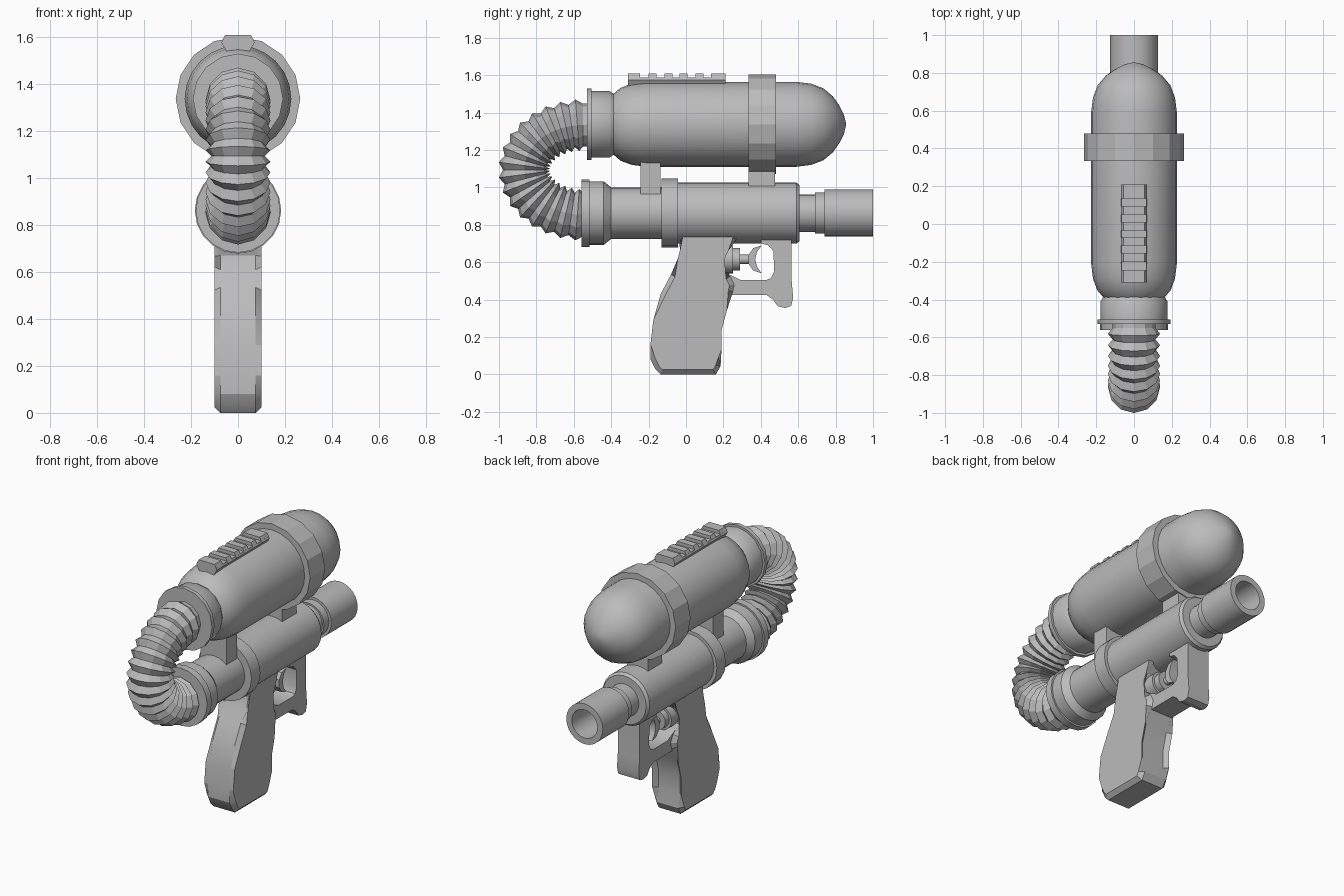
import bpy, bmesh, math

cube = bpy.data.objects.get("Cube")
if cube:
    bpy.data.objects.remove(cube, do_unlink=True)

grey = bpy.data.materials.new("plain_grey")
grey.use_nodes = True
GREY = (0.5, 0.5, 0.5, 1)
grey.diffuse_color = GREY
grey.node_tree.nodes["Principled BSDF"].inputs["Base Color"].default_value = GREY

TANK_Z, BARREL_Z = 1.337, 0.862


def finish(name, bm, smooth=None):
    bmesh.ops.recalc_face_normals(bm, faces=bm.faces)
    mesh = bpy.data.meshes.new(name)
    bm.to_mesh(mesh)
    bm.free()
    mesh.materials.append(grey)
    obj = bpy.data.objects.new(name, mesh)
    bpy.context.collection.objects.link(obj)
    if smooth:
        bpy.ops.object.select_all(action='DESELECT')
        obj.select_set(True)
        bpy.context.view_layer.objects.active = obj
        bpy.ops.object.shade_smooth_by_angle(angle=math.radians(smooth))
    return obj


def loft(name, stations, sides, smooth=None):
    """Round rings (y, z, radius, tilt about x) joined into a closed skin."""
    bm = bmesh.new()
    rings = []
    for y, z, r, tilt in stations:
        ring = []
        for i in range(sides):
            a = math.tau * i / sides
            up = r * math.sin(a)
            ring.append(bm.verts.new((r * math.cos(a), y - up * math.sin(tilt), z + up * math.cos(tilt))))
        rings.append(ring)
    for a, b in zip(rings, rings[1:]):
        for i in range(sides):
            j = (i + 1) % sides
            bm.faces.new((a[i], a[j], b[j], b[i]))
    bm.faces.new(rings[0])
    bm.faces.new(rings[-1])
    return finish(name, bm, smooth)


def lathe(name, z, profile, sides=24, smooth=35):
    return loft(name, [(y, z, r, 0) for y, r in profile], sides, smooth)


def plate(name, outline, half, chamfer=0, smooth=None):
    """Side outline in (y, z), extruded across x, with chamfered rims."""
    bm = bmesh.new()
    caps = [[bm.verts.new((x, y, z)) for y, z in outline] for x in (-half, half)]
    faces = [bm.faces.new(c) for c in caps]
    n = len(outline)
    for i in range(n):
        j = (i + 1) % n
        bm.faces.new((caps[0][i], caps[0][j], caps[1][j], caps[1][i]))
    if chamfer:
        rims = list({e for f in faces for e in f.edges})
        bmesh.ops.bevel(bm, geom=rims, offset=chamfer, segments=1, affect='EDGES')
    return finish(name, bm, smooth)


def box(name, half, y0, y1, z0, z1):
    return plate(name, [(y0, z0), (y1, z0), (y1, z1), (y0, z1)], half)


# Tank with rounded ends
lathe("tank", TANK_Z, [
    (-0.40, 0.15), (-0.385, 0.165), (-0.35, 0.195), (-0.29, 0.217), (-0.21, 0.227),
    (0.59, 0.227), (0.67, 0.217), (0.735, 0.192), (0.785, 0.15), (0.82, 0.1),
    (0.845, 0.05), (0.855, 0.008)])
lathe("tank_strap", TANK_Z, [(0.333, 0.265), (0.48, 0.265)], 16, 15)
lathe("tank_collar", TANK_Z, [
    (-0.53, 0.192), (-0.505, 0.192), (-0.505, 0.178), (-0.41, 0.178), (-0.385, 0.162)], 16)

# Barrel
lathe("barrel_body", BARREL_Z, [(-0.06, 0.163), (0.59, 0.163), (0.607, 0.15)])
lathe("barrel_ring", BARREL_Z, [(-0.13, 0.184), (-0.042, 0.184)], 20)
lathe("barrel_rear", BARREL_Z, [
    (-0.56, 0.18), (-0.515, 0.18), (-0.515, 0.17), (-0.44, 0.17), (-0.4, 0.138), (-0.1, 0.138)], 20)
lathe("muzzle", BARREL_Z, [
    (0.59, 0.1), (0.69, 0.1), (0.69, 0.11), (0.74, 0.11), (0.74, 0.126),
    (1.0, 0.126), (1.0, 0.088), (0.8, 0.088)])

# Corrugated hose bent back from tank to barrel
RIBS = 16
stations = []
for i in range(2 * RIBS + 1):
    t = math.pi * i / (2 * RIBS)
    y, z = -0.55 - 0.315 * math.sin(t), 1.093 + 0.24 * math.cos(t)
    tilt = math.atan2(-0.24 * math.sin(t), -0.315 * math.cos(t)) + math.pi
    stations.append((y, z, 0.138 if i % 2 else 0.114, tilt))
stations.insert(0, (-0.51, 1.333, 0.114, 0))
stations.append((-0.51, 0.853, 0.114, math.pi * 2))
loft("hose", stations, 12)

# Brackets between tank and barrel
box("rear_bracket", 0.09, -0.243, -0.136, 0.95, 1.137)
box("front_bracket", 0.07, 0.335, 0.475, 0.977, 1.12)


# Accessory rail
def rail_piece(name, y0, y1, section):
    bm = bmesh.new()
    ends = [[bm.verts.new((x, y, z)) for x, z in section] for y in (y0, y1)]
    n = len(section)
    for i in range(n):
        j = (i + 1) % n
        bm.faces.new((ends[0][i], ends[0][j], ends[1][j], ends[1][i]))
    for e in ends:
        bm.faces.new(e)
    return finish(name, bm)


rail_piece("rail_base", -0.31, 0.21, [
    (-0.05, 1.54), (0.05, 1.54), (0.07, 1.575), (0.066, 1.588), (-0.066, 1.588), (-0.07, 1.575)])
for k, (y0, y1) in enumerate([(-0.31, -0.245), (-0.2, -0.157), (-0.115, -0.072),
                              (-0.035, 0.008), (0.05, 0.093), (0.135, 0.21)]):
    rail_piece(f"rail_tooth_{k + 1}", y0, y1, [
        (-0.07, 1.58), (0.07, 1.58), (0.055, 1.608), (-0.055, 1.608)])

# Grip
plate("grip", [
    (-0.05, 0.78), (-0.04, 0.735), (-0.005, 0.67), (-0.02, 0.61), (-0.08, 0.535), (-0.135, 0.43),
    (-0.175, 0.29), (-0.19, 0.16), (-0.19, 0.08), (-0.165, 0.03), (-0.137, 0),
    (0.16, 0), (0.185, 0.045), (0.165, 0.13), (0.165, 0.24), (0.195, 0.35),
    (0.25, 0.44), (0.258, 0.48), (0.235, 0.525), (0.185, 0.57), (0.18, 0.62),
    (0.205, 0.675), (0.28, 0.735), (0.29, 0.78)], 0.1, 0.025, 25)

# Trigger guard
plate("trigger_guard", [
    (0.2, 0.425), (0.43, 0.425), (0.465, 0.4), (0.49, 0.365), (0.53, 0.355), (0.562, 0.365),
    (0.573, 0.41), (0.565, 0.5), (0.565, 0.76), (0.4, 0.76), (0.4, 0.7), (0.44, 0.69),
    (0.467, 0.66), (0.472, 0.55), (0.455, 0.515), (0.43, 0.505), (0.29, 0.505),
    (0.24, 0.53), (0.2, 0.55)], 0.075, 0, 30)

# Trigger with its plunger
lathe("trigger_plunger", 0.615, [
    (0.17, 0.075), (0.25, 0.075), (0.25, 0.06), (0.29, 0.06), (0.29, 0.025), (0.35, 0.025)], 16)
plate("trigger_blade", [
    (0.335, 0.64), (0.36, 0.675), (0.405, 0.69), (0.38, 0.655), (0.37, 0.615),
    (0.38, 0.575), (0.405, 0.54), (0.36, 0.555), (0.335, 0.59)], 0.05, 0, 30)
